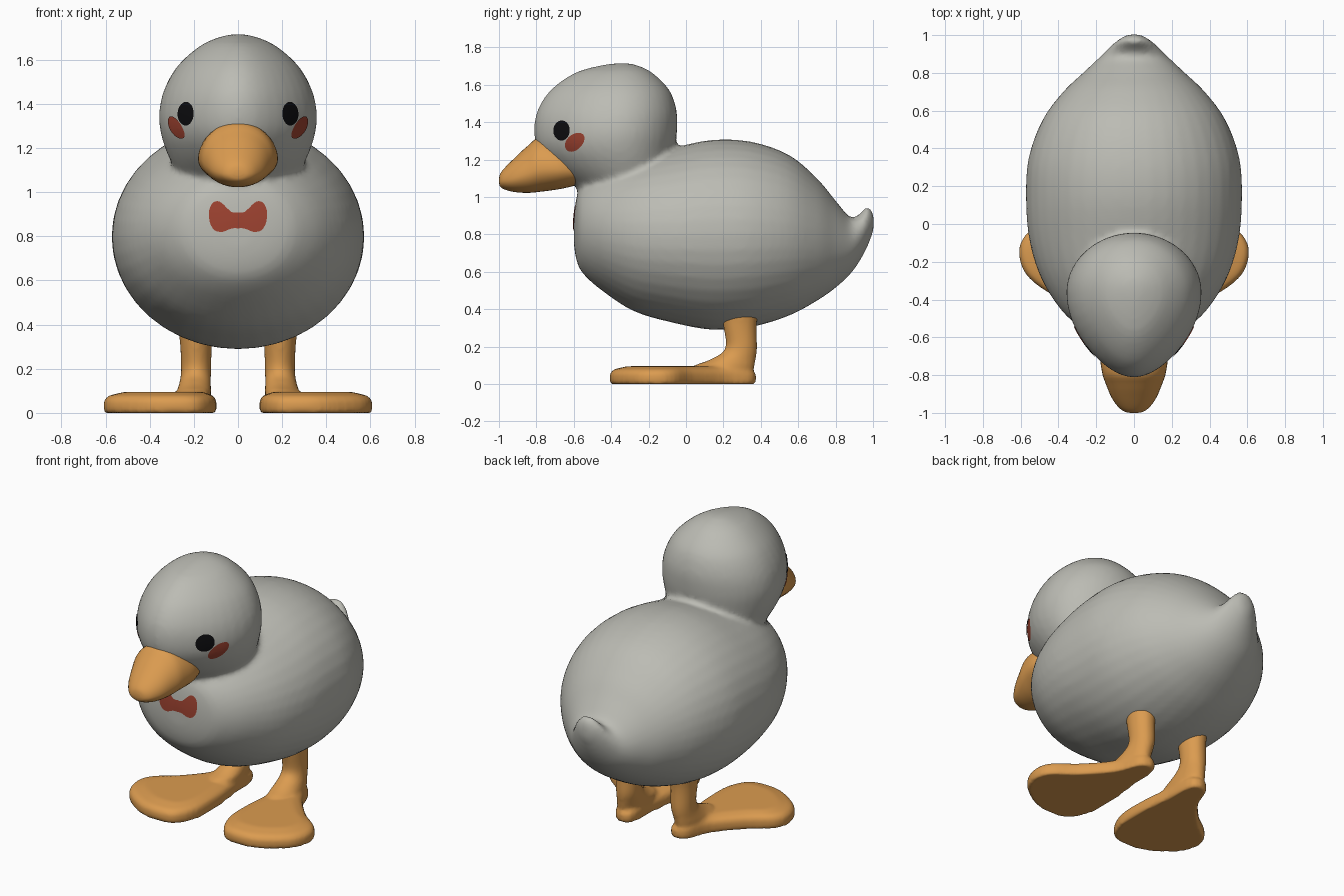
import bpy, bmesh, math
from mathutils import Vector
from mathutils.bvhtree import BVHTree

if "Cube" in bpy.data.objects:
    bpy.data.objects.remove(bpy.data.objects["Cube"])


def material(name, rgb):
    m = bpy.data.materials.new(name)
    m.diffuse_color = (*rgb, 1)
    m.use_nodes = True
    m.node_tree.nodes["Principled BSDF"].inputs["Base Color"].default_value = m.diffuse_color
    return m


GREY = material("warm grey", (0.50, 0.50, 0.455))
ORANGE = material("orange", (0.71, 0.33, 0.08))
RED = material("brick red", (0.34, 0.055, 0.03))
BLACK = material("black", (0.004, 0.004, 0.005))
N = 40


def smooth_rows(rows, steps=4, closed=False):
    """Catmull-Rom interpolation of a short table of sections."""
    n, out = len(rows), []
    at = lambda i: rows[i % n] if closed else rows[max(0, min(n - 1, i))]
    for i in range(n if closed else n - 1):
        for s in range(steps):
            t = s / steps
            out.append([0.5 * (2 * b + (c - a) * t + (2 * a - 5 * b + 4 * c - d) * t * t
                               + (3 * b - a - 3 * c + d) * t ** 3)
                        for a, b, c, d in zip(at(i - 1), at(i), at(i + 1), at(i + 2))])
    return out if closed else out + [list(rows[-1])]


def loft(bm, rings):
    """Closed skin through equal rings of points."""
    vs = [[bm.verts.new(p) for p in r] for r in rings]
    k = len(vs[0])
    faces = [bm.faces.new((a[i], a[(i + 1) % k], b[(i + 1) % k], b[i]))
             for a, b in zip(vs, vs[1:]) for i in range(k)]
    faces += [bm.faces.new(vs[0][::-1]), bm.faces.new(vs[-1])]
    bmesh.ops.recalc_face_normals(bm, faces=faces)


def finish(name, bm, mat, voxel=0, smooth=0, mirror=False):
    me = bpy.data.meshes.new(name)
    bm.to_mesh(me)
    bm.free()
    me.materials.append(mat)
    ob = bpy.data.objects.new(name, me)
    bpy.context.collection.objects.link(ob)
    if voxel:
        m = ob.modifiers.new("blend", 'REMESH')
        m.mode, m.voxel_size, m.use_smooth_shade = 'VOXEL', voxel, True
    if smooth:
        m = ob.modifiers.new("soften", 'SMOOTH')
        m.factor, m.iterations = 0.5, smooth
    if mirror:
        ob.modifiers.new("mirror", 'MIRROR')
    for p in me.polygons:
        p.use_smooth = True
    return ob


ANG = [2 * math.pi * i / N for i in range(N)]


def ring_y(y, top, bottom, w, low=0.5):
    """Upright oval at depth y; low = height fraction of the widest point."""
    c = bottom + low * (top - bottom)
    return [(w * math.cos(a), y, c + math.sin(a) * (top - c if math.sin(a) > 0 else c - bottom))
            for a in ANG]


def ring_head(z, front, back, w):
    """Level egg outline, tapered towards the face."""
    c = front + 0.59 * (back - front)
    pts = []
    for a in ANG:
        s = math.sin(a)
        x = w * math.cos(a) * (1 - 0.22 * s * s if s < 0 else 1)
        pts.append((x, c + s * (back - c if s > 0 else c - front), z))
    return pts


# Body with upturned tail, and head, blended into one skin
bm = bmesh.new()
body = [(-.60, .88, .75, .07), (-.585, 1.0, .66, .19), (-.55, 1.07, .59, .28),
        (-.45, 1.14, .50, .39), (-.28, 1.21, .39, .495), (-.08, 1.26, .33, .555),
        (.14, 1.305, .29, .572), (.35, 1.295, .305, .558), (.55, 1.225, .365, .485),
        (.70, 1.10, .445, .375), (.80, .98, .515, .27), (.88, .89, .59, .185),
        (.93, .91, .66, .135), (.97, .95, .735, .09), (1.003, .91, .82, .035)]
loft(bm, [ring_y(*r) for r in smooth_rows(body)])
head = [(.95, -.48, -.15, .20), (1.05, -.585, -.10, .26), (1.15, -.71, -.075, .31),
        (1.25, -.79, -.06, .346), (1.35, -.812, -.048, .358), (1.46, -.795, -.05, .336),
        (1.57, -.725, -.088, .275), (1.66, -.60, -.175, .175), (1.70, -.47, -.25, .09),
        (1.715, -.37, -.31, .025)]
loft(bm, [ring_head(*r) for r in smooth_rows(head)])
skin = finish("body_and_head", bm, GREY, voxel=0.018, smooth=4)

# Beak
bm = bmesh.new()
beak = [(-.52, 1.20, 1.08, .12), (-.66, 1.29, 1.045, .178), (-.78, 1.318, 1.028, .170),
        (-.85, 1.27, 1.022, .148), (-.92, 1.205, 1.027, .118), (-.97, 1.155, 1.04, .082),
        (-.993, 1.125, 1.055, .05), (-1.0, 1.10, 1.075, .02)]
loft(bm, [ring_y(*r, 0.42) for r in smooth_rows(beak)])
finish("beak", bm, ORANGE)

# Leg and webbed foot, mirrored
bm = bmesh.new()
outline = smooth_rows([(.14, .35), (.24, .355), (.31, .2), (.45, .04), (.575, -.06),
                       (.608, -.16), (.56, -.28), (.41, -.385), (.28, -.408), (.17, -.38),
                       (.105, -.25), (.10, -.05), (.12, .15)], 4, True)
loft(bm, [[(.3 + (x - .3) * k, -.1 + (y + .1) * k, z) for x, y in outline]
          for z, k in ((0, .98), (.012, 1.0), (.055, 1.0), (.078, .93), (.095, .7))])
leg = [(.01, .20, .19, .07, .16), (.09, .20, .20, .078, .165), (.13, .195, .25, .072, .122),
       (.19, .19, .295, .068, .085), (.32, .19, .288, .073, .09), (.45, .19, .285, .09, .11)]
loft(bm, [[(x + rx * math.cos(a), y + ry * math.sin(a), z) for a in ANG]
          for z, x, y, rx, ry in smooth_rows(leg)])
finish("leg_and_foot", bm, ORANGE, voxel=0.012, smooth=4, mirror=True)

# Painted details: thin patches laid on the skin
bpy.context.view_layer.update()
deps = bpy.context.evaluated_depsgraph_get()
tree = BVHTree.FromObject(skin, deps)


def patch(name, points, centre, normal, mat, mirror=False):
    n = Vector(normal).normalized()
    v = Vector((0, 0, 1))
    u = v.cross(n)
    bm = bmesh.new()

    def lay(a, b):
        p = Vector(centre) + u * a + v * b
        hit, hn, _, _ = tree.ray_cast(p + n * 0.6, -n)
        return bm.verts.new((hit + hn * 0.004) if hit else p)
    mid = lay(0, 0)
    rings = [[lay(a * k, b * k) for a, b in points] for k in (.25, .5, .75, 1)]
    c = len(points)
    for i in range(c):
        j = (i + 1) % c
        bm.faces.new((mid, rings[0][i], rings[0][j]))
        for r, s in zip(rings, rings[1:]):
            bm.faces.new((r[i], s[i], s[j], r[j]))
    finish(name, bm, mat, mirror=mirror)


def oval(a, b, tilt=0):
    c, s = math.cos(tilt), math.sin(tilt)
    return [(a * math.cos(t) * c - b * math.sin(t) * s,
             a * math.cos(t) * s + b * math.sin(t) * c) for t in ANG]


patch("eye", oval(.056, .053), (.217, -.652, 1.355), (.84, -.55, 0), BLACK, True)
patch("cheek", oval(.07, .04, .55), (.262, -.58, 1.293), (.76, -.65, 0), RED, True)

half = [(.03, .038), (.08, .083), (.112, .08), (.13, .045), (.127, -.01),
        (.105, -.045), (.07, -.052), (.03, -.037)]
bow = half[::-1] + [(0, .036)] + [(-x, z) for x, z in half] + [(0, -.036)]
# order the bow outline counter-clockwise by angle
bow.sort(key=lambda p: math.atan2(p[1], p[0]))
patch("chest_bow", smooth_rows(bow, 3, True), (0, -.6, .872), (0, -1, 0), RED)
